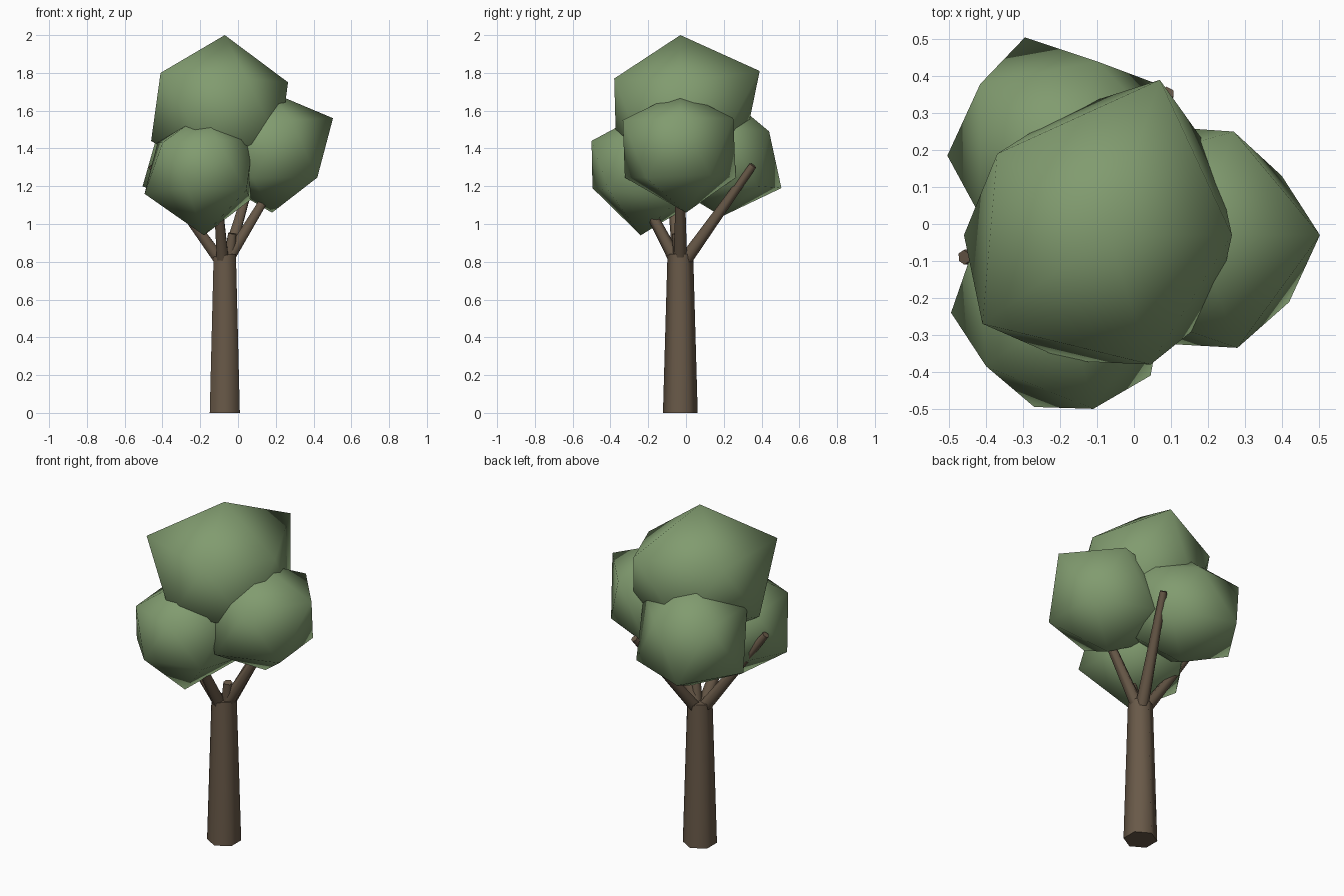
import bpy
import bmesh
import math
from mathutils import Vector

default_cube = bpy.data.objects.get("Cube")
if default_cube:
    bpy.data.objects.remove(default_cube, do_unlink=True)


def make_material(name, colour):
    material = bpy.data.materials.new(name)
    material.use_nodes = True
    material.diffuse_color = (*colour, 1)
    shader = material.node_tree.nodes["Principled BSDF"]
    shader.inputs["Base Color"].default_value = (*colour, 1)
    shader.inputs["Roughness"].default_value = 0.9
    return material


leaf_green = make_material("leaf green", (0.22, 0.33, 0.16))
bark_brown = make_material("bark brown", (0.14, 0.1, 0.065))


def finish(bm, name, material, smooth_angle):
    """Turn a bmesh into a named, coloured and smooth shaded object."""
    bmesh.ops.recalc_face_normals(bm, faces=bm.faces[:])
    mesh = bpy.data.meshes.new(name)
    bm.to_mesh(mesh)
    bm.free()
    mesh.materials.append(material)
    part = bpy.data.objects.new(name, mesh)
    bpy.context.collection.objects.link(part)
    bpy.ops.object.select_all(action="DESELECT")
    part.select_set(True)
    bpy.context.view_layer.objects.active = part
    bpy.ops.object.shade_smooth_by_angle(angle=math.radians(smooth_angle))
    return part


def limb(name, start, end, start_radius, end_radius):
    """Tapered six-sided piece of wood from start to end."""
    start, end = Vector(start), Vector(end)
    axis = end - start
    bm = bmesh.new()
    bmesh.ops.create_cone(bm, cap_ends=True, segments=6, radius1=start_radius,
                          radius2=end_radius, depth=axis.length)
    turn = Vector((0, 0, 1)).rotation_difference(axis).to_matrix()
    bmesh.ops.rotate(bm, verts=bm.verts[:], matrix=turn)
    bmesh.ops.translate(bm, verts=bm.verts[:], vec=(start + end) / 2)
    finish(bm, name, bark_brown, 70)


def foliage(name, centre, radius, corners):
    """Icosahedron whose nearest vertices are pulled out to the given corners."""
    bm = bmesh.new()
    bmesh.ops.create_icosphere(bm, subdivisions=1, radius=radius)
    bmesh.ops.translate(bm, verts=bm.verts[:], vec=centre)
    free = list(bm.verts)
    for corner in map(Vector, corners):
        nearest = min(free, key=lambda vert: (vert.co - corner).length)
        nearest.co = corner
        free.remove(nearest)
    finish(bm, name, leaf_green, 180)


# Trunk and the limbs forking from its top
limb("trunk", (-0.07, -0.03, 0), (-0.07, -0.03, 0.84), 0.092, 0.068)
limb("back_branch", (-0.06, -0.01, 0.8), (0.09, 0.355, 1.31), 0.036, 0.02)
limb("right_branch", (-0.09, -0.035, 0.8), (-0.46, -0.09, 1.31), 0.036, 0.02)
limb("left_branch", (-0.06, -0.03, 0.8), (0.25, -0.03, 1.31), 0.036, 0.02)
limb("front_branch", (-0.08, -0.05, 0.8), (-0.12, -0.31, 1.29), 0.036, 0.02)
limb("stub_branch", (-0.05, -0.03, 0.8), (-0.03, -0.05, 0.95), 0.034, 0.025)

# Clumps of leaves
foliage("crown_foliage", (-0.07, -0.03, 1.6), 0.4, [
    (0.265, -0.03, 1.75), (0.07, 0.39, 1.81), (-0.37, 0.19, 1.77),
    (-0.41, -0.27, 1.8), (0.045, -0.38, 1.77), (-0.46, -0.03, 1.44)])
foliage("left_foliage", (0.17, -0.03, 1.4), 0.345, [
    (0.503, -0.03, 1.56), (0.27, 0.25, 1.56), (0.28, -0.335, 1.55),
    (0.4, 0.13, 1.26), (0.18, 0, 1.06), (0.17, -0.03, 1.7)])
foliage("front_foliage", (-0.18, -0.22, 1.28), 0.34, [
    (0.08, -0.22, 1.45), (-0.11, -0.5, 1.44), (-0.4, -0.385, 1.43),
    (0.045, -0.41, 1.18), (-0.27, -0.495, 1.19), (-0.495, -0.24, 1.16),
    (-0.18, -0.24, 0.94), (-0.18, -0.22, 1.59)])
foliage("back_foliage", (-0.17, 0.2, 1.36), 0.34, [
    (-0.1, 0.44, 1.49), (-0.295, 0.505, 1.19), (-0.505, 0.185, 1.2),
    (0.06, 0.38, 1.2), (-0.17, 0.19, 1.04), (-0.17, 0.2, 1.69)])
